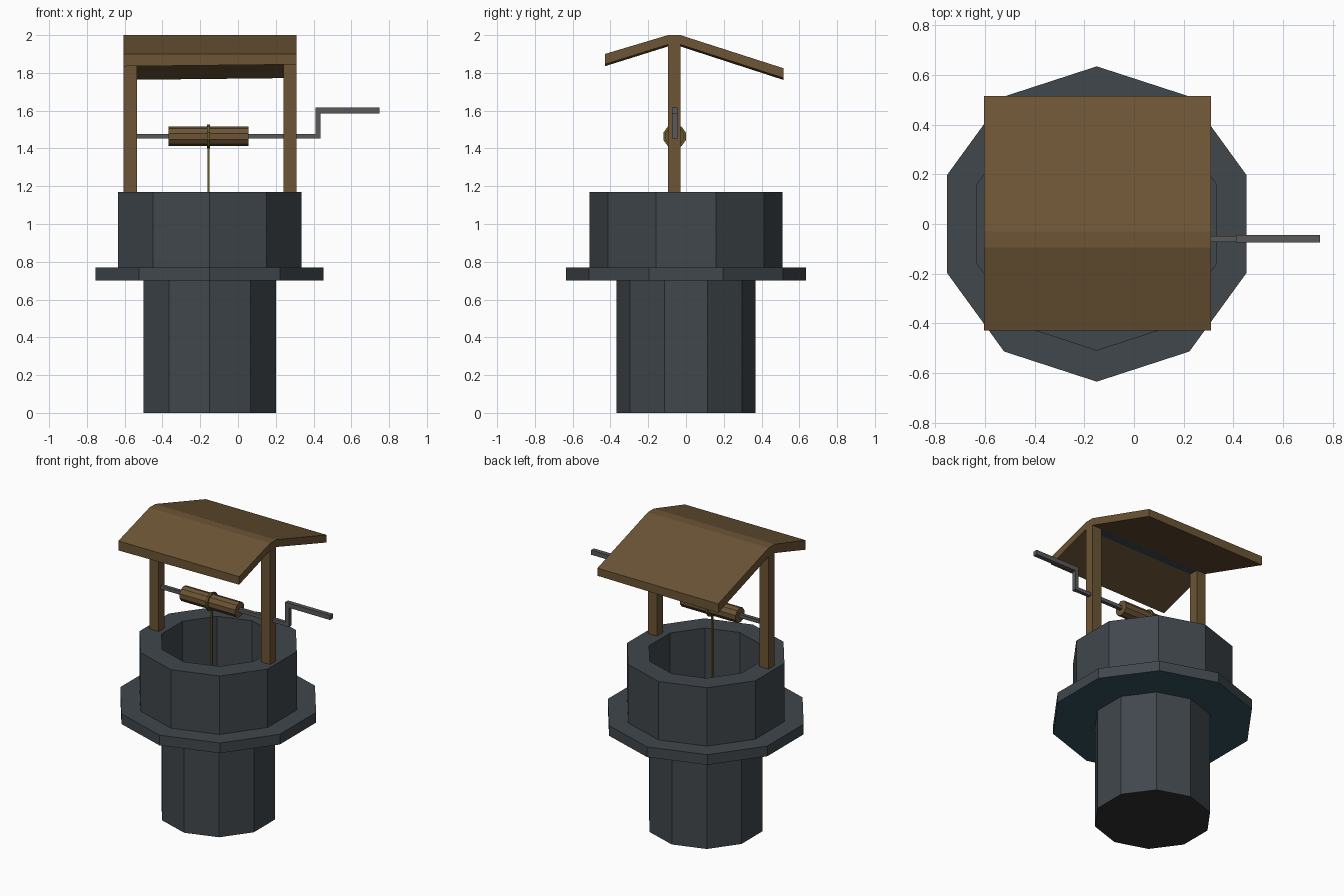
import bpy, bmesh, math

if "Cube" in bpy.data.objects:
    bpy.data.objects.remove(bpy.data.objects["Cube"])

CX, AY, AZ = -0.15, -0.06, 1.464   # well axis x, axle y and z


def material(name, rgb):
    m = bpy.data.materials.new(name)
    m.diffuse_color = (*rgb, 1)
    m.use_nodes = True
    m.node_tree.nodes["Principled BSDF"].inputs["Base Color"].default_value = m.diffuse_color
    return m


STONE = material("stone", (0.052, 0.063, 0.073))
WOOD = material("wood", (0.15, 0.09, 0.036))
METAL = material("metal", (0.10, 0.10, 0.105))
ROPE = material("rope", (0.13, 0.11, 0.02))
DARK = material("dark", (0.03, 0.03, 0.03))
BLUE = material("blue_underside", (0.035, 0.085, 0.12))


def finish(name, bm, *mats, recalc=True):
    if recalc:
        bmesh.ops.recalc_face_normals(bm, faces=bm.faces[:])
    me = bpy.data.meshes.new(name)
    bm.to_mesh(me)
    bm.free()
    for m in mats:
        me.materials.append(m)
    ob = bpy.data.objects.new(name, me)
    bpy.context.collection.objects.link(ob)
    return ob


def box(name, lo, hi, mat):
    bm = bmesh.new()
    bmesh.ops.create_cube(bm, size=1)
    for v in bm.verts:
        v.co = [(a + b) / 2 + c * (b - a) for a, b, c in zip(lo, hi, v.co)]
    return finish(name, bm, mat)


def ten_ring(bm, r, z):
    return [bm.verts.new((CX + r * math.cos(a), r * math.sin(a), z))
            for a in (math.radians(18 + 36 * i) for i in range(10))]


def bridge(bm, a, b):
    n = len(a)
    return [bm.faces.new((a[i], a[(i + 1) % n], b[(i + 1) % n], b[i])) for i in range(n)]


def x_cylinder(name, x0, x1, r, mat):
    bm = bmesh.new()
    ends = [[bm.verts.new((x, AY + r * math.cos(a), AZ + r * math.sin(a)))
             for a in (math.radians(18 + 36 * i) for i in range(10))] for x in (x0, x1)]
    bridge(bm, *ends)
    for e in ends:
        bm.faces.new(e)
    return finish(name, bm, mat)


# Thin-walled shaft with a dark floor
bm = bmesh.new()
low, high = ten_ring(bm, 0.368, 0), ten_ring(bm, 0.368, 0.70)
bridge(bm, low, high)
bm.faces.new(low[::-1]).material_index = 1
finish("well_shaft", bm, STONE, DARK, recalc=False)

# Well wall and ground slab, as one closed stepped ring
bm = bmesh.new()
profile = [(0.368, 0.70), (0.368, 1.17), (0.51, 1.17), (0.51, 0.77), (0.635, 0.77), (0.635, 0.70)]
rings = [ten_ring(bm, r, z) for r, z in profile]
for i in range(len(rings)):
    faces = bridge(bm, rings[i], rings[(i + 1) % len(rings)])
    if i == len(rings) - 1:
        for f in faces:
            f.material_index = 1
finish("well_wall", bm, STONE, BLUE)

# Posts
for side, x in (("left", -0.605), ("right", 0.24)):
    box(side + "_post", (x, -0.095, 1.17), (x + 0.07, -0.03, 1.95), WOOD)

# Roof: uneven gable, underside slightly higher at the right end
bm = bmesh.new()
top = [(-0.43, 1.90), (-0.095, 2.0), (-0.03, 2.0), (0.515, 1.825)]
under = [(0.515, 1.763), (-0.03, 1.94), (-0.095, 1.94), (-0.43, 1.835)]
ends = [[bm.verts.new((x, y, z)) for y, z in top] +
        [bm.verts.new((x, y, z + lift)) for y, z in under]
        for x, lift in ((-0.605, 0), (0.31, 0.01))]
sides = bridge(bm, *ends)
sides[5].material_index = 1
for e in ends:
    for a, b in ((0, 1), (1, 2), (2, 3)):
        bm.faces.new((e[a], e[b], e[7 - b], e[7 - a]))
finish("roof", bm, WOOD, STONE)

# Winch: axle, crank, handle, drum
box("axle", (-0.54, AY - 0.012, AZ - 0.012), (0.42, AY + 0.012, AZ + 0.012), METAL)
box("crank_arm", (0.41, AY - 0.015, 1.452), (0.437, AY + 0.015, 1.617), METAL)
box("crank_handle", (0.437, AY - 0.015, 1.585), (0.75, AY + 0.015, 1.617), METAL)
x_cylinder("drum", -0.367, 0.055, 0.051, WOOD)

# Rope: loop round the drum and the hanging line
x_cylinder("rope_loop", -0.163, -0.149, 0.063, ROPE)
box("rope", (-0.161, AY - 0.005, 0.02), (-0.151, AY + 0.005, AZ), ROPE)
